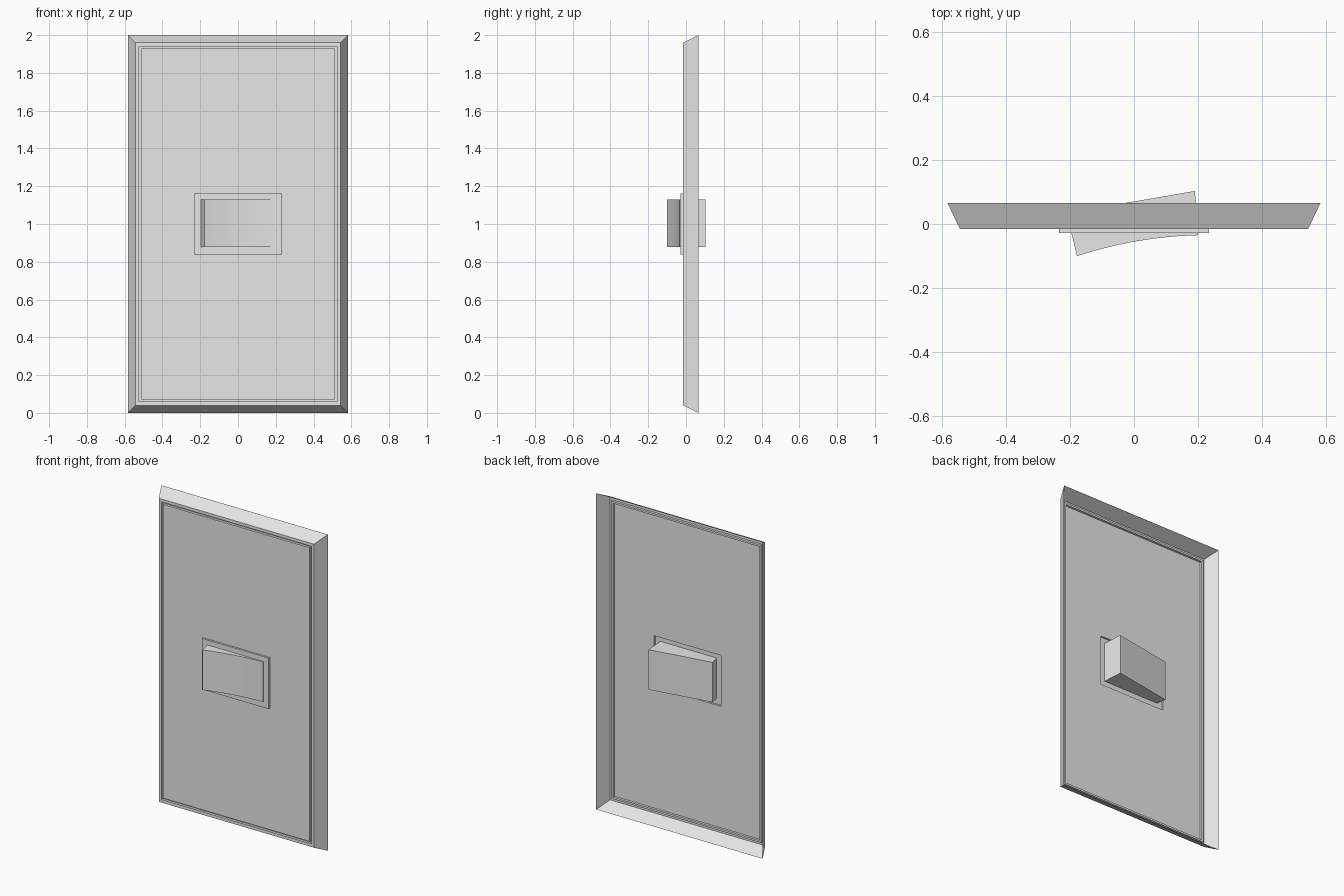
import bpy, bmesh, math

if "Cube" in bpy.data.objects:
    bpy.data.objects.remove(bpy.data.objects["Cube"])

grey = bpy.data.materials.new("light_grey")
grey.diffuse_color = (0.8, 0.8, 0.8, 1)
grey.use_nodes = True
grey.node_tree.nodes["Principled BSDF"].inputs["Base Color"].default_value = grey.diffuse_color


def finish(bm, name):
    bmesh.ops.recalc_face_normals(bm, faces=bm.faces[:])
    mesh = bpy.data.meshes.new(name)
    bm.to_mesh(mesh)
    bm.free()
    mesh.materials.append(grey)
    ob = bpy.data.objects.new(name, mesh)
    bpy.context.collection.objects.link(ob)
    return ob


# Wall plate: open-backed sheet of nested rectangles (half width, half height, y)
FRONT = -0.016
rings = [
    (0.582, 1.0, 0.066),            # open back edge
    (0.543, 0.96, FRONT),           # bevelled border
    (0.524, 0.941, FRONT),          # rim
    (0.524, 0.941, FRONT + 0.015),  # groove
    (0.512, 0.929, FRONT + 0.015),
    (0.512, 0.929, FRONT),
    (0.234, 0.161, FRONT),          # main panel
    (0.234, 0.161, FRONT - 0.012),  # raised switch surround
]
bm = bmesh.new()
loops = []
for w, h, y in rings:
    loops.append([bm.verts.new((sx * w, y, 1 + sz * h))
                  for sx, sz in ((-1, -1), (1, -1), (1, 1), (-1, 1))])
for a, b in zip(loops, loops[1:]):
    for i in range(4):
        j = (i + 1) % 4
        bm.faces.new((a[i], a[j], b[j], b[i]))
bm.faces.new(loops[-1])
plate = finish(bm, "wall_plate")
# Front faces must look towards -y
if plate.data.polygons[-1].normal.y > 0:
    plate.data.flip_normals()

# Rocker: top outline with a concave front, extruded upwards
STEPS = 12
p0, p1, p2 = (-0.178, -0.1), (0.012, -0.039), (0.2, -0.035)
outline = []
for i in range(STEPS + 1):
    t = i / STEPS
    outline.append(tuple((1 - t) ** 2 * a + 2 * t * (1 - t) * b + t * t * c
                         for a, b, c in zip(p0, p1, p2)))
outline += [(0.19, 0.103), (-0.21, 0.034)]
bm = bmesh.new()
face = bm.faces.new([bm.verts.new((x, y, 0.877)) for x, y in outline])
ext = bmesh.ops.extrude_face_region(bm, geom=[face], use_keep_orig=True)
bmesh.ops.translate(bm, vec=(0, 0, 0.253),
                    verts=[v for v in ext["geom"] if isinstance(v, bmesh.types.BMVert)])
rocker = finish(bm, "rocker_switch")
bpy.context.view_layer.objects.active = rocker
rocker.select_set(True)
bpy.ops.object.shade_smooth_by_angle(angle=math.radians(30))
